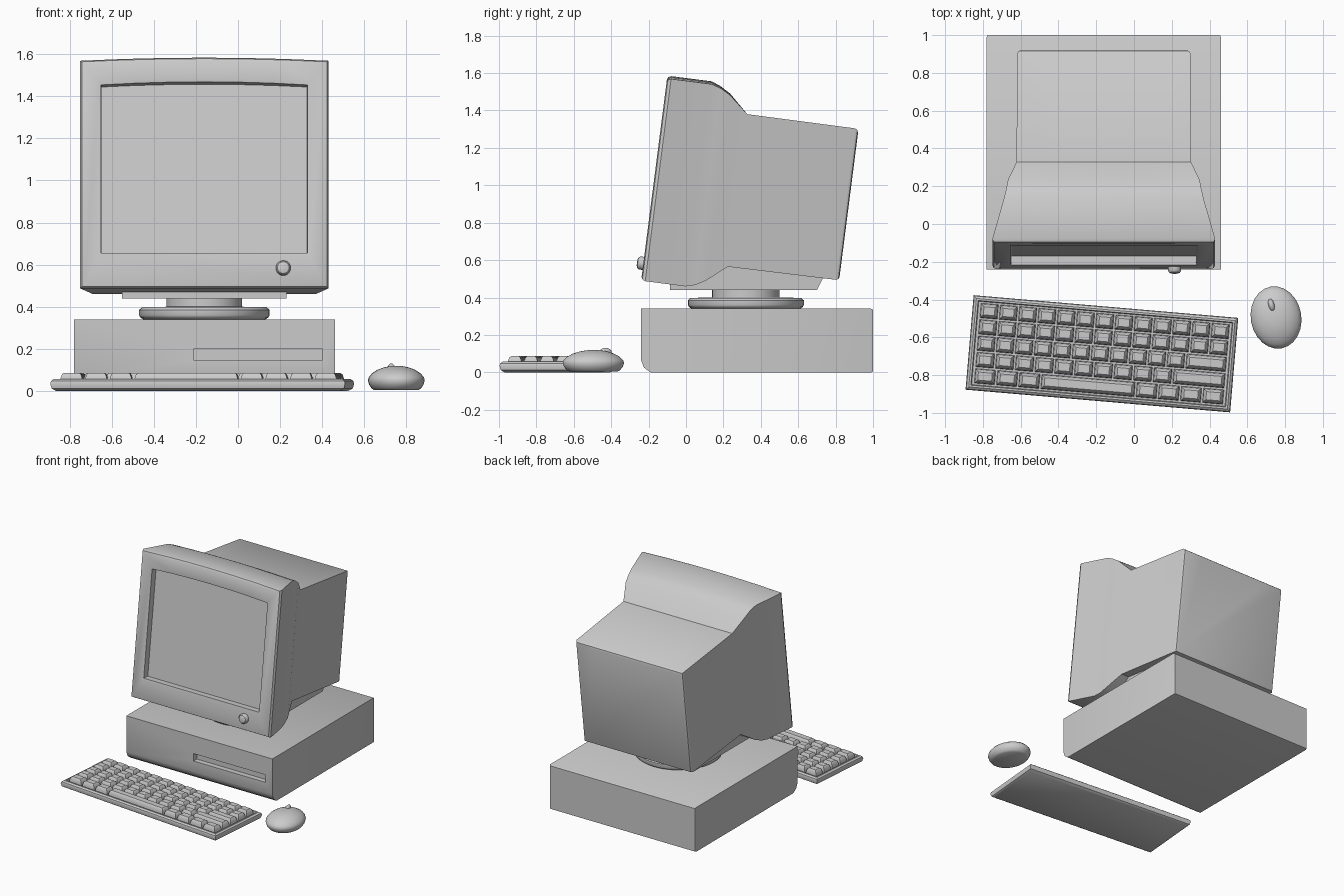
import bpy, bmesh
from math import radians, sin, cos, pi
from mathutils import Matrix

if "Cube" in bpy.data.objects:
    bpy.data.objects.remove(bpy.data.objects["Cube"])

CX = -0.16                    # centre line of case and monitor
TILT = (radians(-7.3), 0, 0)  # monitor leans back
FRONT = (CX, -0.24, 0.49)     # bottom of monitor front


def loft(bm, rings):
    """Skin a stack of equal-length rings and cap both ends."""
    rows = [[bm.verts.new(p) for p in r] for r in rings]
    n = len(rows[0])
    for a, b in zip(rows, rows[1:]):
        for i in range(n):
            bm.faces.new((a[i], a[(i + 1) % n], b[(i + 1) % n], b[i]))
    bm.faces.new(rows[0])
    bm.faces.new(rows[-1])


def finish(name, bm, loc=(0, 0, 0), rot=(0, 0, 0), angle=35):
    bmesh.ops.recalc_face_normals(bm, faces=bm.faces)
    me = bpy.data.meshes.new(name)
    bm.to_mesh(me)
    bm.free()
    me.shade_smooth()
    me.set_sharp_from_angle(angle=radians(angle))
    ob = bpy.data.objects.new(name, me)
    ob.location, ob.rotation_euler = loc, rot
    bpy.context.collection.objects.link(ob)
    return ob


def lofted(name, rings, **kw):
    bm = bmesh.new()
    loft(bm, rings)
    return finish(name, bm, **kw)


def upright(y, hw, z0, z1, arch=0.0, n=7, cx=0.0):
    """Rectangle facing the front with an optional arched top edge."""
    top = []
    for i in range(n):
        t = 1 - 2 * i / (n - 1)
        top.append((cx + hw * t, y, z1 + arch * (1 - t * t)))
    return [(cx - hw, y, z0), (cx + hw, y, z0)] + top


def flat(z, x0, x1, y0, y1):
    return [(x0, y0, z), (x1, y0, z), (x1, y1, z), (x0, y1, z)]


def oval(z, a, b, n=32):
    return [(a * cos(2 * pi * i / n), b * sin(2 * pi * i / n), z) for i in range(n)]


# desktop case: drive slot, front, lower chamfer, back
slot = dict(hw=0.305, z0=0.145, z1=0.202, n=2, cx=0.255)
lofted("computer_case", [
    upright(-0.20, **slot), upright(-0.24, **slot),
    upright(-0.24, 0.62, 0.065, 0.34, n=2), upright(-0.225, 0.62, 0.025, 0.34, n=2),
    upright(-0.19, 0.62, 0, 0.34, n=2), upright(0.99, 0.62, 0, 0.34, n=2),
    upright(1.0, 0.615, 0.004, 0.334, n=2)], loc=(CX, 0, 0))

# swivel stand
lofted("swivel_stand", [oval(z, r, r, 40) for z, r in (
    (0.34, 0.29), (0.35, 0.305), (0.36, 0.31), (0.385, 0.31), (0.398, 0.295),
    (0.40, 0.18), (0.46, 0.18))], loc=(CX, 0.32, 0))

# foot under the monitor
lofted("monitor_foot", [flat(0.44, -0.39, 0.39, -0.085, 0.70),
                        flat(0.60, -0.40, 0.40, -0.085, 0.78)], loc=(CX, 0, 0))

# monitor shell: screen, bezel, flared body, tube housing
lofted("monitor", [
    upright(0.05, 0.488, 0.17, 0.968, 0.013), upright(0.003, 0.49, 0.166, 0.972, 0.015),
    upright(0.0, 0.50, 0.15, 0.985, 0.015), upright(0.0, 0.568, 0.02, 1.068, 0.015),
    upright(0.006, 0.582, 0.007, 1.083, 0.015), upright(0.022, 0.59, 0, 1.09, 0.015),
    upright(0.24, 0.528, 0, 1.09, 0.015), upright(0.29, 0.517, 0.014, 1.075, 0.01),
    upright(0.345, 0.507, 0.045, 1.045, 0.008), upright(0.45, 0.462, 0.133, 0.955),
    upright(1.032, 0.458, 0.137, 0.953), upright(1.045, 0.45, 0.143, 0.945),
    upright(1.05, 0.435, 0.155, 0.93)], loc=FRONT, rot=TILT)

# power button on the bezel
lofted("power_button", [[(0.375 + x, y, 0.093 + z) for x, z, _ in oval(0, r, r, 20)]
                        for y, r in ((0.01, 0.035), (-0.02, 0.035), (-0.03, 0.028), (-0.034, 0.015))],
       loc=FRONT, rot=TILT)

# keyboard tray with a sunken key well
KB = dict(loc=(-0.17, -0.687, 0), rot=(0, 0, radians(-4.9)))


def tray(z, inset):
    return flat(z, inset - 0.703, 0.703 - inset, inset - 0.251, 0.251 - inset)


lofted("keyboard_base", [tray(0, 0.025), tray(0.012, 0.006), tray(0.035, 0), tray(0.048, 0.004),
                         tray(0.057, 0.016), tray(0.057, 0.026), tray(0.038, 0.03)], **KB)

# keys: each row is a list of relative widths, back row first
rows = [[1] * 13, [1] * 13, [1] * 11 + [2.2], [1] * 10 + [2.7], [1] * 3 + [4.3] + [1] * 4]
bm = bmesh.new()
pitch, width = 0.434 / 5, 1.33
for r, row in enumerate(rows):
    y1 = 0.217 - r * pitch
    x = -width / 2
    for w in row:
        kw = w * width / sum(row)
        loft(bm, [flat(z, x + g, x + kw - g, y1 - pitch + g, y1 - g)
                  for z, g in ((0.038, 0.005), (0.062, 0.008), (0.079, 0.014), (0.086, 0.022))])
        x += kw
finish("keys", bm, angle=40, **KB)

# mouse body and wheel
M = Matrix.Rotation(radians(10), 4, 'Z')
lofted("mouse", [oval(z, 0.134 * s, 0.166 * s, 24) for z, s in (
    (0.004, 0.78), (0.012, 0.87), (0.03, 0.96), (0.05, 1), (0.065, 0.97), (0.083, 0.86),
    (0.1, 0.67), (0.112, 0.43), (0.118, 0.2))], loc=(0.752, -0.495, 0), rot=M.to_euler(), angle=50)

bm = bmesh.new()
bmesh.ops.create_uvsphere(bm, u_segments=16, v_segments=8, radius=1)
bmesh.ops.scale(bm, vec=(0.017, 0.035, 0.027), verts=bm.verts)
finish("mouse_wheel", bm, loc=(0.728, -0.43, 0.104), rot=(0, 0, radians(15)), angle=60)
